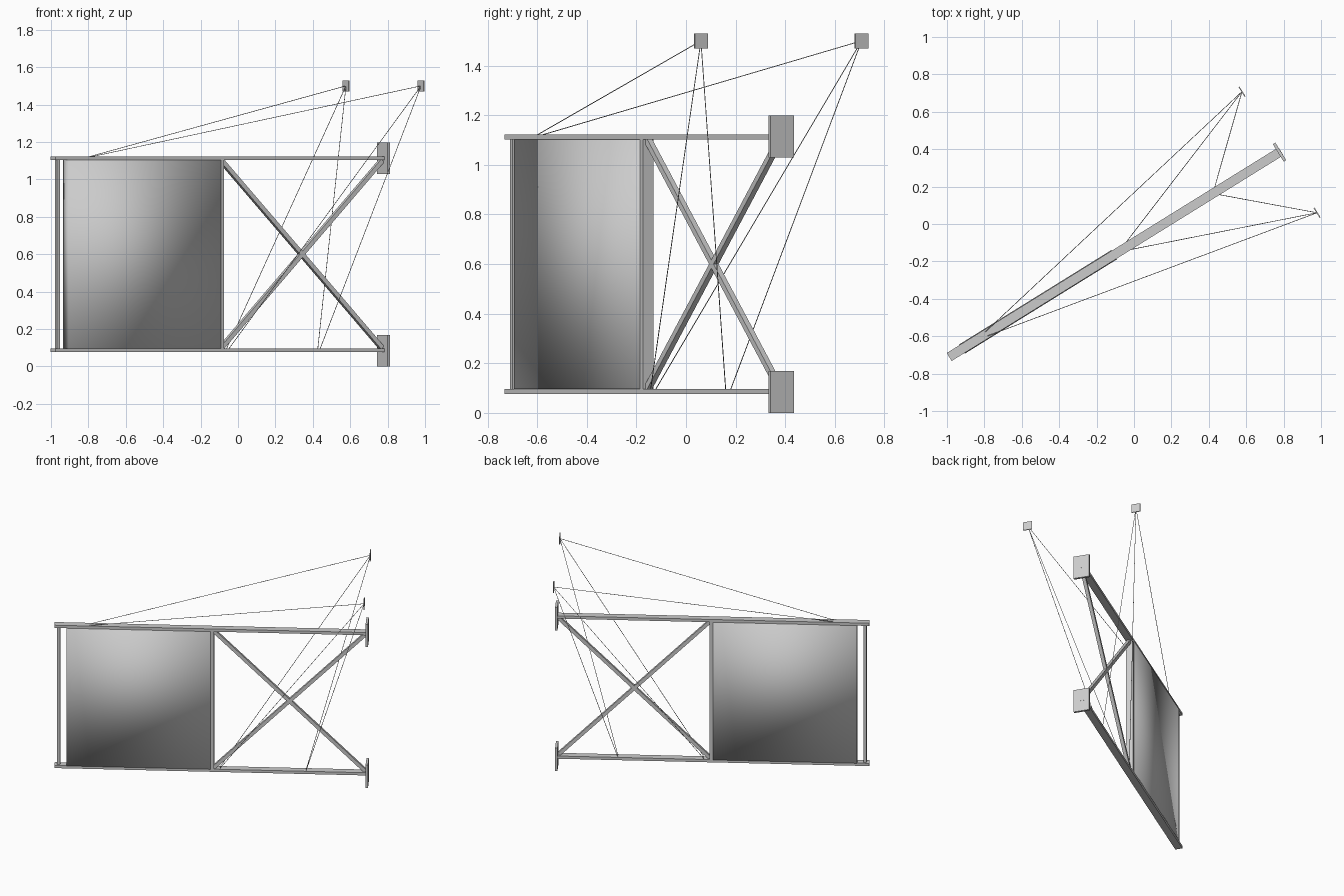
import bpy, bmesh, math
from mathutils import Matrix, Vector

if "Cube" in bpy.data.objects:
    bpy.data.objects.remove(bpy.data.objects["Cube"])

# Sign frame: local x runs along the arm (0 at the wall), y across it, z up
FRAME = Matrix.Translation((0.778, 0.384, 0)) @ Matrix.Rotation(math.radians(31.8), 4, 'Z')


def finish(name, bm, smooth=False):
    bm.transform(FRAME)
    bmesh.ops.recalc_face_normals(bm, faces=bm.faces)
    mesh = bpy.data.meshes.new(name)
    bm.to_mesh(mesh)
    bm.free()
    for p in mesh.polygons:
        p.use_smooth = smooth
    ob = bpy.data.objects.new(name, mesh)
    bpy.context.collection.objects.link(ob)
    return ob


def box(name, lo, hi, smooth=False):
    lo, hi = Vector(lo), Vector(hi)
    bm = bmesh.new()
    bmesh.ops.create_cube(bm, size=1)
    bm.transform(Matrix.Translation((lo + hi) / 2) @ Matrix.Diagonal((*(hi - lo), 1)))
    return finish(name, bm, smooth)


def strut(name, a, b, size, sides=4):
    """Bar or wire of the given width between two points."""
    a, b = Vector(a), Vector(b)
    d = b - a
    bm = bmesh.new()
    radius = size / 2 / math.cos(math.pi / sides)
    bmesh.ops.create_cone(bm, cap_ends=True, segments=sides, radius1=radius,
                          radius2=radius, depth=d.length)
    bm.transform(Matrix.Rotation(math.pi / sides, 4, 'Z'))
    rot = d.to_track_quat('Z', 'Y').to_matrix().to_4x4()
    bm.transform(Matrix.Translation((a + b) / 2) @ rot)
    return finish(name, bm, sides > 4)


# Horizontal arms and their wall plates
for label, z, plate_z in (("lower", 0.087, 0.085), ("upper", 1.113, 1.115)):
    box(label + "_arm", (-2.078, -0.025, z - 0.01), (0.0, 0.025, z + 0.01))
    box(label + "_wall_plate", (-0.008, -0.055, plate_z - 0.085),
        (0.008, 0.055, plate_z + 0.083))
    # arm tenon showing through the plate
    box(label + "_arm_tenon", (-0.008, -0.019, z - 0.01), (0.009, 0.019, z + 0.01))

# Sign panel, softly shaded
box("sign_panel", (-1.998, -0.029, 0.097), (-1.04, 0.029, 1.103), smooth=True)

# Uprights on both sides of the panel
box("inner_post", (-1.04, -0.025, 0.097), (-1.018, 0.025, 1.103))
box("outer_post", (-2.06, -0.01, 0.097), (-2.04, 0.01, 1.103))

# Crossed braces
strut("rising_brace", (-1.02, 0, 0.10), (-0.012, 0, 1.10), 0.024)
strut("falling_brace", (-1.02, 0, 1.10), (-0.012, 0, 0.10), 0.024)

# Guy wires to a small anchor plate on each side
for label, s in (("left", 1), ("right", -1)):
    v = s * 0.381
    box(label + "_anchor_plate", (-0.003, v - 0.031, 1.469), (0.003, v + 0.031, 1.53))
    for part, u, z in (("top", -1.846, 1.121), ("middle", -0.98, 0.095),
                       ("bottom", -0.406, 0.095)):
        strut(f"{label}_{part}_wire", (0, v, 1.5), (u, s * 0.012, z), 0.003, 6)
